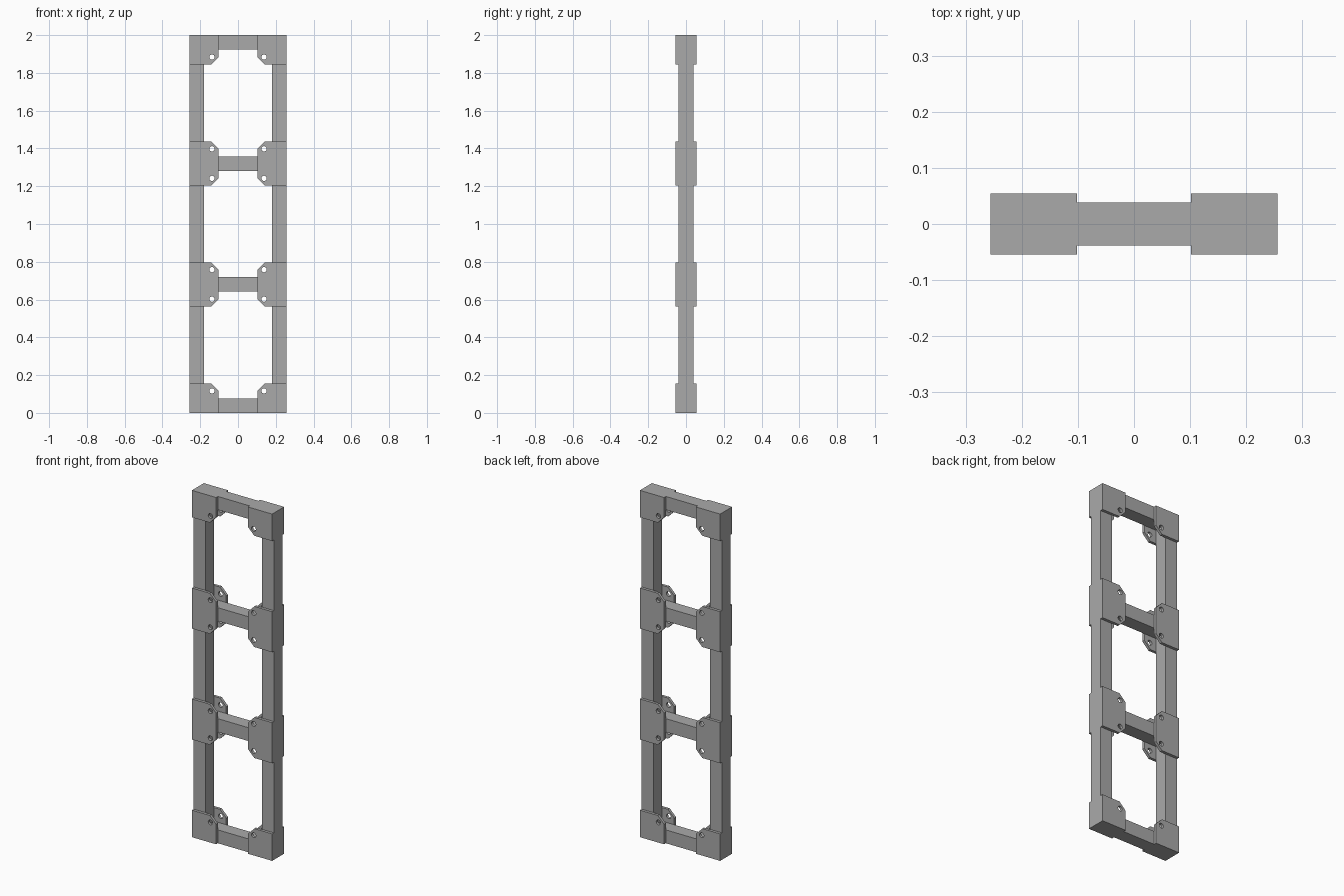
import bpy
import bmesh
import math

if "Cube" in bpy.data.objects:
    bpy.data.objects.remove(bpy.data.objects["Cube"], do_unlink=True)

grey = bpy.data.materials.new("plain_grey")
grey.use_nodes = True
colour = (0.4, 0.4, 0.4, 1)
grey.diffuse_color = colour
grey.node_tree.nodes["Principled BSDF"].inputs["Base Color"].default_value = colour

HALF_W, BEAM, HEIGHT = 0.256, 0.077, 2.0
DEPTH, PLATE_T = 0.077, 0.016
PLATE_IN, CHAMFER = 0.102, 0.04
HOLE_X, HOLE_R = 0.138, 0.014
HALF_PLATE = 0.117
LEVELS = [0.0385, 0.68, 1.32, HEIGHT - 0.0385]


def finish(name, bm):
    bmesh.ops.recalc_face_normals(bm, faces=bm.faces)
    mesh = bpy.data.meshes.new(name)
    bm.to_mesh(mesh)
    bm.free()
    mesh.materials.append(grey)
    obj = bpy.data.objects.new(name, mesh)
    bpy.context.collection.objects.link(obj)
    return obj


def box(name, centre, size):
    bm = bmesh.new()
    bmesh.ops.create_cube(bm, size=1)
    bmesh.ops.scale(bm, vec=size, verts=bm.verts)
    bmesh.ops.translate(bm, vec=centre, verts=bm.verts)
    return finish(name, bm)


def plate(name, side, y, z0, z1, holes, cut_low, cut_high):
    """Chamfered gusset plate with bolt holes, side = -1 or 1 in x."""
    outline = [(HALF_W, z0)]
    outline += [(PLATE_IN + CHAMFER, z0), (PLATE_IN, z0 + CHAMFER)] if cut_low else [(PLATE_IN, z0)]
    outline += [(PLATE_IN, z1 - CHAMFER), (PLATE_IN + CHAMFER, z1)] if cut_high else [(PLATE_IN, z1)]
    outline.append((HALF_W, z1))
    loops = [outline]
    for hz in holes:
        angles = [2 * math.pi * i / 20 for i in range(20)]
        loops.append([(HOLE_X + HOLE_R * math.cos(a), hz + HOLE_R * math.sin(a)) for a in angles])
    bm = bmesh.new()
    edges = []
    for loop in loops:
        verts = [bm.verts.new((side * x, y - PLATE_T / 2, z)) for x, z in loop]
        edges += [bm.edges.new((v, verts[i - 1])) for i, v in enumerate(verts)]
    bmesh.ops.triangle_fill(bm, edges=edges, use_beauty=True)
    out = bmesh.ops.extrude_face_region(bm, geom=bm.faces[:], use_keep_orig=True)
    moved = [v for v in out["geom"] if isinstance(v, bmesh.types.BMVert)]
    bmesh.ops.translate(bm, vec=(0, PLATE_T, 0), verts=moved)
    return finish(name, bm)


# Upright posts
post_x = HALF_W - BEAM / 2
for label, side in (("right", -1), ("left", 1)):
    box(label + "_post", (side * post_x, 0, HEIGHT / 2), (BEAM, DEPTH, HEIGHT))

# Cross beams between the posts
for i, z in enumerate(LEVELS):
    box(f"cross_beam_{i + 1}", (0, 0, z), (2 * (HALF_W - BEAM), DEPTH, BEAM))

# Gusset plates on both faces of every joint
for i, z in enumerate(LEVELS):
    first, last = i == 0, i == len(LEVELS) - 1
    z0 = 0 if first else z - HALF_PLATE
    z1 = HEIGHT if last else z + HALF_PLATE
    holes = [z + s * 0.078 for s, skip in ((-1, first), (1, last)) if not skip]
    for label, side in (("right", -1), ("left", 1)):
        for face, direction in (("front", -1), ("back", 1)):
            y = direction * (DEPTH + PLATE_T) / 2
            plate(f"{face}_{label}_plate_{i + 1}", side, y, z0, z1, holes, not first, not last)
